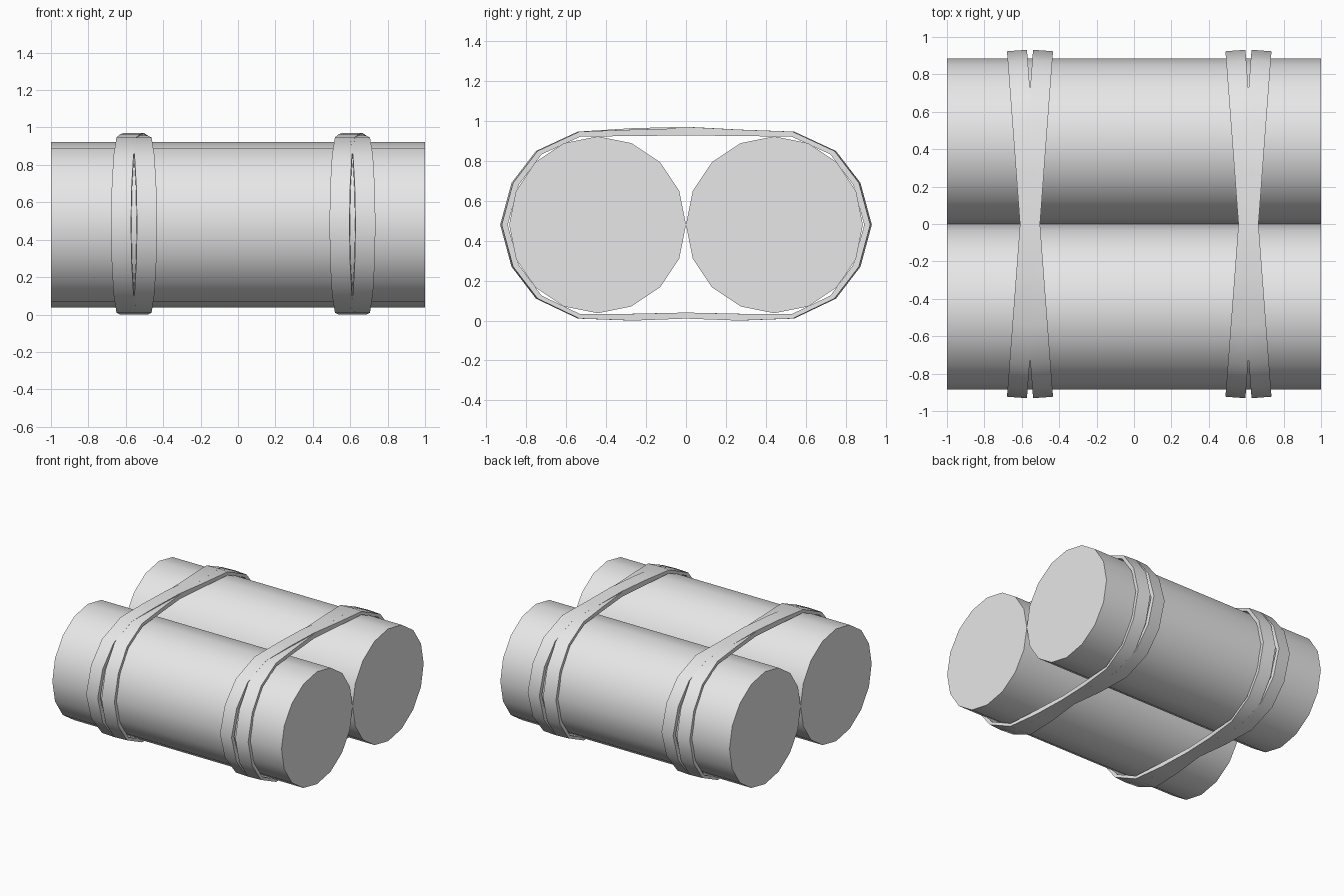
import bpy, bmesh, math
from mathutils import Matrix

cube = bpy.data.objects.get("Cube")
if cube:
    bpy.data.objects.remove(cube, do_unlink=True)

MID_Z = 0.48
LOG_R = 0.443
STRAP_W = 0.107
TILT = math.radians(4.3)

grey = bpy.data.materials.new("plain_grey")
grey.use_nodes = True
colour = (0.8, 0.8, 0.8, 1)
grey.diffuse_color = colour
grey.node_tree.nodes["Principled BSDF"].inputs["Base Color"].default_value = colour


def finish(bm, name, angle):
    """Turn a bmesh into a smooth-shaded object with sharp rims."""
    bmesh.ops.recalc_face_normals(bm, faces=bm.faces)
    mesh = bpy.data.meshes.new(name)
    bm.to_mesh(mesh)
    bm.free()
    mesh.materials.append(grey)
    obj = bpy.data.objects.new(name, mesh)
    bpy.context.collection.objects.link(obj)
    bpy.ops.object.select_all(action="DESELECT")
    obj.select_set(True)
    bpy.context.view_layer.objects.active = obj
    bpy.ops.object.shade_smooth_by_angle(angle=math.radians(angle))
    return obj


# Two long cylinders lying side by side
def cylinder(name, y):
    bm = bmesh.new()
    bmesh.ops.create_cone(bm, cap_ends=True, segments=16, radius1=LOG_R,
                          radius2=LOG_R, depth=2)
    bm.transform(Matrix.Translation((0, y, MID_Z)) @ Matrix.Rotation(math.pi / 2, 4, "Y"))
    finish(bm, name, 30)


cylinder("front_cylinder", -LOG_R)
cylinder("back_cylinder", LOG_R)

# Strap section on the +y half, from bottom centre to top centre
OUTER = [(0, 0.01), (0.27, 0.0), (0.54, 0.01), (0.75, 0.11), (0.873, 0.27),
         (0.93, 0.48), (0.873, 0.69), (0.75, 0.85), (0.54, 0.947), (0.27, 0.957), (0, 0.964)]
INNER = [(0, 0.04), (0.27, 0.034), (0.535, 0.032), (0.73, 0.125), (0.845, 0.28),
         (0.9, 0.48), (0.845, 0.68), (0.73, 0.833), (0.535, 0.922), (0.27, 0.925), (0, 0.928)]


def full_loop(half):
    return half + [(-y, z) for y, z in reversed(half[1:-1])]


def strap(name, x, tilt, lift):
    bm = bmesh.new()
    rings = []
    for side in (-1, 1):
        for half in (OUTER, INNER):
            ring = []
            for y, z in full_loop(half):
                # the upper strap rides over the other one near the crossing
                if half is OUTER and z > 0.95 and y < 0.1:
                    z += lift
                ring.append(bm.verts.new((side * STRAP_W / 2, y, z)))
            rings.append(ring)
    out_a, in_a, out_b, in_b = rings
    n = len(out_a)
    for a, b in ((out_a, out_b), (out_b, in_b), (in_b, in_a), (in_a, out_a)):
        for i in range(n):
            j = (i + 1) % n
            bm.faces.new((a[i], a[j], b[j], b[i]))
    bm.transform(Matrix.Translation((x, 0, 0)) @ Matrix.Rotation(tilt, 4, "Z"))
    finish(bm, name, 40)


# A crossed pair of straps near each end
for label, x in (("right", -0.556), ("left", 0.612)):
    strap(label + "_under_strap", x, TILT, 0)
    strap(label + "_over_strap", x, -TILT, 0.007)
